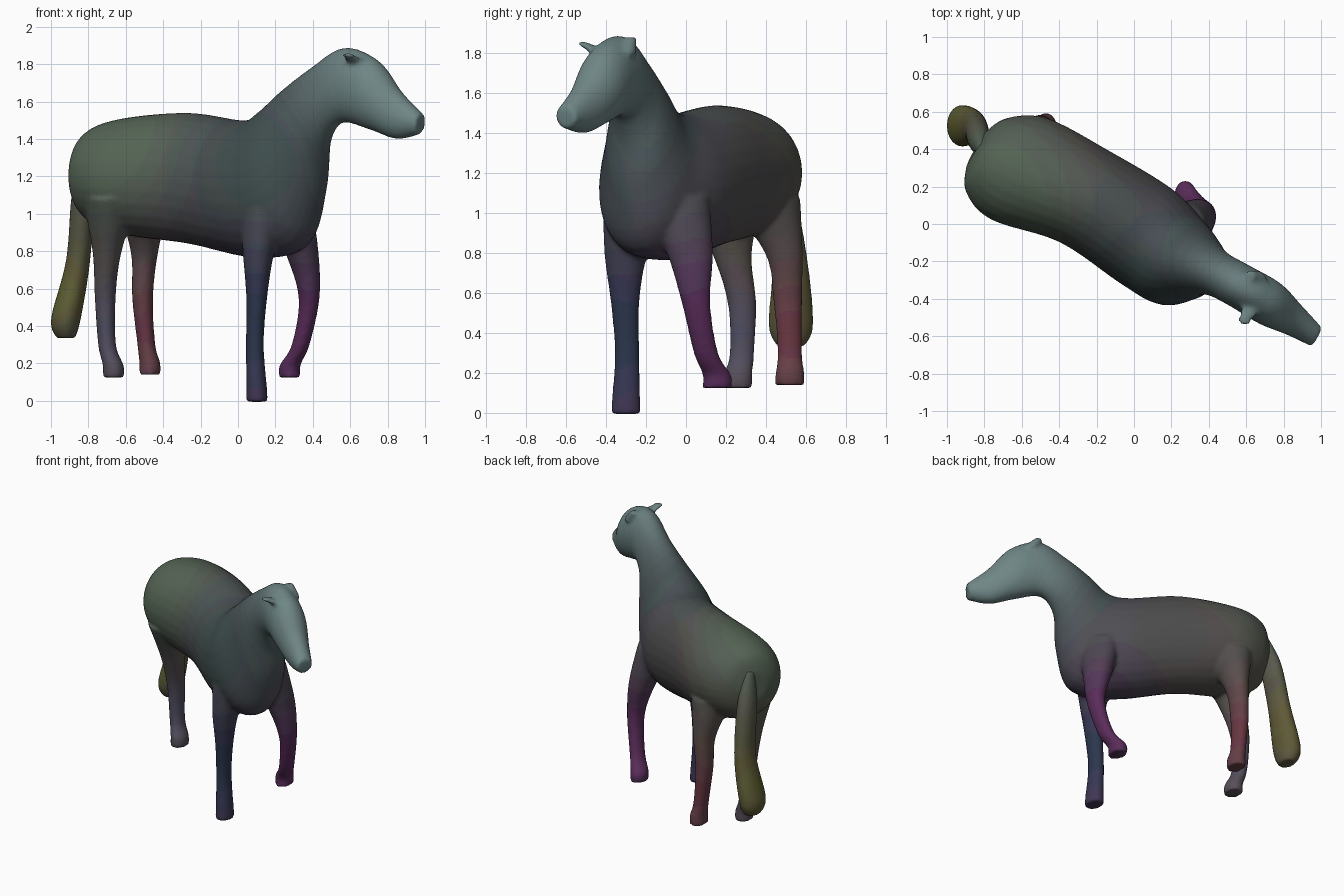
import bpy, bmesh, math
from mathutils import Vector

if "Cube" in bpy.data.objects:
    bpy.data.objects.remove(bpy.data.objects["Cube"])

# the horse stands diagonally: D points towards its nose, N to its left side
A = math.radians(-29)
D = Vector((math.cos(A), math.sin(A), 0))
N = Vector((-math.sin(A), math.cos(A), 0))
X, Y, Z = Vector((1, 0, 0)), Vector((0, 1, 0)), Vector((0, 0, 1))


def spline(rows, sub=6):
    """Catmull-Rom interpolation of rows of numbers."""
    out = []
    for i in range(len(rows) - 1):
        quad = [rows[min(max(i + k, 0), len(rows) - 1)] for k in (-1, 0, 1, 2)]
        for k in range(sub):
            t = k / sub
            out.append([0.5 * (2 * b + (c - a) * t + (2 * a - 5 * b + 4 * c - d) * t ** 2
                               + (3 * b - a - 3 * c + d) * t ** 3) for a, b, c, d in zip(*quad)])
    return out + [list(rows[-1])]


def loft(bm, rings, sides=28):
    """Closed tube through (centre, half axis u, half axis v) rings."""
    loops = []
    for c, u, v in rings:
        angles = [2 * math.pi * k / sides for k in range(sides)]
        loops.append([bm.verts.new(c + u * math.cos(a) + v * math.sin(a)) for a in angles])
    for a, b in zip(loops, loops[1:]):
        for k in range(sides):
            j = (k + 1) % sides
            bm.faces.new((a[k], a[j], b[j], b[k]))
    bm.faces.new(loops[0][::-1])
    bm.faces.new(loops[-1])


def limb(bm, rows):
    """Tube with level rings; row: x, y, z, half size in x, half size in y."""
    loft(bm, [(Vector(r[:3]), X * r[3], Y * r[4]) for r in spline(rows)])


def finish(bm, name):
    """Fuse overlapping tubes into one smooth skin."""
    bmesh.ops.recalc_face_normals(bm, faces=bm.faces)
    me = bpy.data.meshes.new(name)
    bm.to_mesh(me)
    bm.free()
    ob = bpy.data.objects.new(name, me)
    bpy.context.collection.objects.link(ob)
    bpy.ops.object.select_all(action='DESELECT')
    bpy.context.view_layer.objects.active = ob
    ob.select_set(True)
    fuse = ob.modifiers.new("fuse", 'REMESH')
    fuse.mode = 'VOXEL'
    fuse.voxel_size = .014
    soft = ob.modifiers.new("soften", 'SMOOTH')
    soft.factor, soft.iterations = .5, 5
    for m in ("fuse", "soften"):
        bpy.ops.object.modifier_apply(modifier=m)
    tint(ob.data)
    bpy.ops.object.shade_smooth()


def tint(me):
    """Give each face a stepped blend of the nearby coat colours."""
    slots = {}
    for f in me.polygons:
        ws = [(1 / ((f.center - p).length + .02) ** 3, c) for p, c in tints]
        total = sum(w for w, c in ws)
        col = tuple(round(sum(w * c[i] for w, c in ws) / total * 80) for i in range(3))
        if col not in slots:
            name = "coat_%d_%d_%d" % col
            mat = bpy.data.materials.get(name) or bpy.data.materials.new(name)
            mat.diffuse_color = (*(v / 80 for v in col), 1)
            mat.use_nodes = True
            mat.node_tree.nodes["Principled BSDF"].inputs["Base Color"].default_value = mat.diffuse_color
            slots[col] = len(me.materials)
            me.materials.append(mat)
        f.material_index = slots[col]


# coat colours of the trunk: head, shoulder, rump, left flank, tail
tints = [(D * s + N * n + Z * z, c) for s, n, z, c in (
    (.95, 0, 1.65, (.16, .24, .24)), (.25, -.2, 1.3, (.05, .07, .075)),
    (-.65, -.2, 1.35, (.09, .13, .09)), (-.3, .25, 1.1, (.08, .07, .075)),
    (-1.05, 0, .55, (.11, .11, .03)))]

bm = bmesh.new()

# trunk, neck and head; row: underside s, z, topline s, z, side offset, half width
spine = [
    (-.94, 1.10, -.93, 1.32, -.06, .10), (-.87, .97, -.87, 1.44, -.06, .225),
    (-.68, .89, -.68, 1.51, -.04, .31), (-.30, .84, -.30, 1.54, 0, .278),
    (.12, .765, .05, 1.50, -.025, .288), (.43, .82, .18, 1.55, -.06, .255),
    (.53, 1.1, .30, 1.66, -.04, .185), (.55, 1.36, .47, 1.785, -.02, .127),
    (.64, 1.485, .66, 1.888, -.015, .12), (.82, 1.45, .86, 1.82, -.02, .122),
    (.99, 1.40, 1.01, 1.655, -.035, .087), (1.14, 1.425, 1.155, 1.535, -.055, .058)]
rings = []
for s0, z0, s1, z1, n, w in spline(spine):
    low, high = D * s0 + Z * z0, D * s1 + Z * z1
    rings.append(((low + high) / 2 + N * n, (high - low) / 2, N * w))
loft(bm, rings)


def leg(foot_z, path, colour, thigh, knee):
    """Leg through (x, y) points at shared heights, slim shin and wider hoof."""
    heights = (1.08, .8, .55, .3, foot_z + .06, foot_z - .005)
    sizes = (thigh, knee, .056, .048, .056, .058)
    path = path + path[-1:]
    limb(bm, [(x, y, z, r, r * 1.28) for (x, y), z, r in zip(path, heights, sizes)])
    tints.append((Vector((*path[3], .4)), colour))


# right front, left front (lifted), right back, left back
leg(0, [(.14, -.25), (.11, -.30), (.10, -.305), (.09, -.295), (.10, -.30)],
    (.025, .035, .08), .13, .085)
leg(.13, [(.26, -.05), (.34, .02), (.38, .05), (.335, .10), (.278, .155)],
    (.10, .025, .10), .13, .09)
leg(.13, [(-.68, .19), (-.70, .23), (-.71, .28), (-.70, .28), (-.667, .26)],
    (.08, .08, .12), .15, .078)
leg(.145, [(-.51, .38), (-.50, .49), (-.51, .51), (-.49, .52), (-.472, .52)],
    (.14, .04, .055), .15, .074)

# ears: the right one points outwards, the left one is upright
for root, tip in (((.65, -.40, 1.79), (.58, -.535, 1.86)), ((.66, -.31, 1.80), (.62, -.275, 1.88))):
    limb(bm, [(*root, .06, .06), (*tip, .028, .028)])
finish(bm, "horse_body")

# tail, hanging and widest near its tip
bm = bmesh.new()
tail = [(-.81, .40, 1.33, .03), (-.83, .46, 1.1, .06), (-.855, .52, .75, .065),
        (-.92, .525, .44, .08), (-.92, .525, .335, .05)]
limb(bm, [(x, y, z, r, r * 1.4) for x, y, z, r in tail])
finish(bm, "tail")
